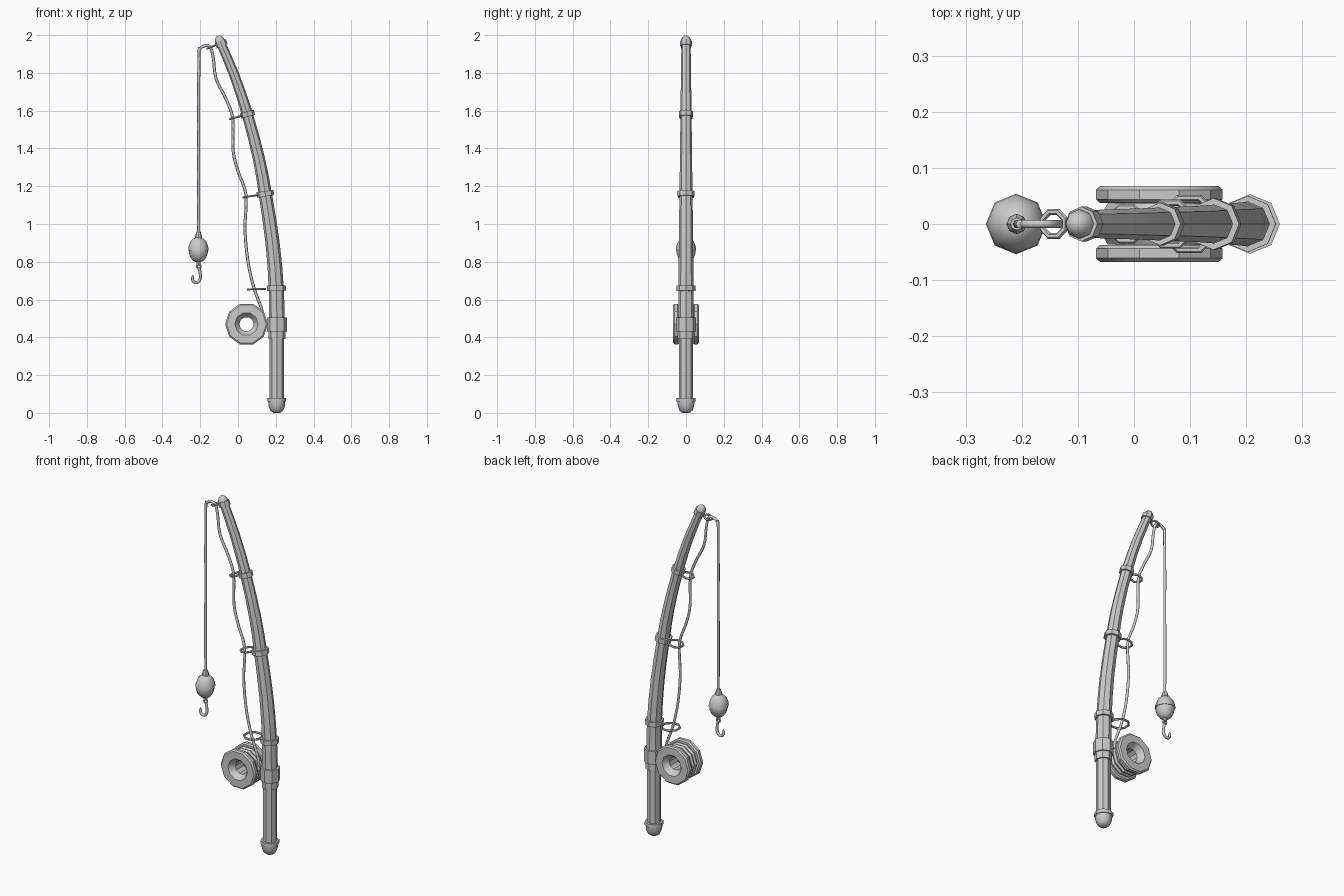
import bpy, bmesh, math
from mathutils import Vector, Matrix

cube = bpy.data.objects.get("Cube")
if cube:
    bpy.data.objects.remove(cube)

grey = bpy.data.materials.new("plain_grey")
grey.use_nodes = True
COLOR = (0.6, 0.6, 0.6, 1)
grey.diffuse_color = COLOR
grey.node_tree.nodes["Principled BSDF"].inputs["Base Color"].default_value = COLOR


def finish(name, bm, angle=30):
    bmesh.ops.recalc_face_normals(bm, faces=bm.faces)
    mesh = bpy.data.meshes.new(name)
    bm.to_mesh(mesh)
    bm.free()
    mesh.materials.append(grey)
    obj = bpy.data.objects.new(name, mesh)
    bpy.context.collection.objects.link(obj)
    bpy.ops.object.select_all(action='DESELECT')
    obj.select_set(True)
    bpy.context.view_layer.objects.active = obj
    bpy.ops.object.shade_smooth_by_angle(angle=math.radians(angle))
    return obj


def bridge(bm, a, b):
    n = len(a)
    for i in range(n):
        bm.faces.new((a[i], a[(i + 1) % n], b[(i + 1) % n], b[i]))


def sweep(name, points, sides=8, axis=None, angle=30):
    """Capped tube through (x, z, radius) points in the y = 0 plane."""
    bm = bmesh.new()
    rings = []
    for i, (x, z, r) in enumerate(points):
        a, b = points[max(i - 1, 0)], points[min(i + 1, len(points) - 1)]
        d = Vector(axis) if axis else Vector((b[0] - a[0], 0, b[1] - a[1]))
        d.normalize()
        side = Vector((d.z, 0, -d.x))
        turn = [2 * math.pi * k / sides for k in range(sides)]
        rings.append([bm.verts.new(Vector((x, 0, z)) + r * (side * math.cos(t) + Vector((0, math.sin(t), 0))))
                      for t in turn])
    for a, b in zip(rings, rings[1:]):
        bridge(bm, a, b)
    bm.faces.new(rings[0])
    bm.faces.new(rings[-1])
    return finish(name, bm, angle)


def lathe(name, x, z, profile, axis=(0, 0, 1), sides=8, angle=30):
    """Turned part from (radius, height) pairs along an axis."""
    d = Vector(axis).normalized()
    return sweep(name, [(x + d.x * h, z + d.z * h, r) for r, h in profile], sides, axis, angle)


def torus(name, center, major, minor, rot, n=8, m=6, start=0.0):
    bm = bmesh.new()
    rings = []
    for i in range(n):
        t = 2 * math.pi * i / n + start
        out = Vector((math.cos(t), math.sin(t), 0))
        rings.append([bm.verts.new(out * (major + minor * math.cos(2 * math.pi * k / m))
                                   + Vector((0, 0, minor * math.sin(2 * math.pi * k / m)))) for k in range(m)])
    for i in range(n):
        bridge(bm, rings[i], rings[(i + 1) % n])
    bm.transform(Matrix.Translation(center) @ rot)
    return finish(name, bm)


def smooth_path(pts, steps=4):
    """Catmull-Rom interpolation of (x, z) points."""
    p = [Vector(q) for q in [pts[0]] + pts + [pts[-1]]]
    out = []
    for a, b, c, d in zip(p, p[1:], p[2:], p[3:]):
        for s in range(steps):
            t = s / steps
            out.append(b + 0.5 * t * (c - a + t * (2 * a - 5 * b + 4 * c - d + t * (3 * (b - c) + d - a))))
    return out + [p[-1]]


# Handle with rounded end cap and reel seat
lathe("end_cap", 0.205, 0, [(0.018, 0), (0.034, 0.012), (0.043, 0.035), (0.045, 0.06),
                            (0.05, 0.06), (0.05, 0.08), (0.037, 0.08)], angle=50)
lathe("handle", 0.206, 0.07, [(0.038, 0), (0.038, 0.33)])
lathe("lower_band", 0.207, 0.39, [(0.045, 0), (0.045, 0.045)])
lathe("reel_seat", 0.207, 0.43, [(0.053, 0), (0.053, 0.075)])

# Tapered bent pole
pole = smooth_path([(0.206, 0.4), (0.203, 0.65), (0.183, 0.9), (0.145, 1.155),
                    (0.112, 1.34), (0.05, 1.58), (-0.02, 1.79), (-0.094, 1.965)], 2)
sweep("pole", [(p.x, p.y, 0.043 - 0.019 * i / (len(pole) - 1)) for i, p in enumerate(pole)])

# Bands on the pole, each with a line guide ring
guides = [(0.203, 0.66, 0.05, 0.098, 0.655, 0.05, 1),
          (0.144, 1.16, 0.046, 0.065, 1.147, 0.041, 9),
          (0.05, 1.582, 0.038, -0.013, 1.564, 0.032, 15),
          (-0.089, 1.955, 0.031, -0.143, 1.937, 0.023, 22)]
for i, (x, z, r, gx, gz, gr, lean) in enumerate(guides):
    a = math.radians(lean)
    lathe(f"pole_band_{i}", x, z, [(r, -0.014), (r, 0.014)], (-math.sin(a), 0, math.cos(a)))
    torus(f"guide_ring_{i}", (gx, 0, gz), gr, 0.006, Matrix.Rotation(-a, 4, 'Y'), start=math.pi / 8)

# Rounded pole tip
lathe("pole_tip", -0.094, 1.963, [(0.026, 0), (0.026, 0.012), (0.019, 0.027), (0.008, 0.035)],
      (-0.37, 0, 0.93), angle=50)

# Reel: hollow spool with two bevelled flanges, turned around y
half = [(0.038, 0.035), (0.062, 0.068), (0.105, 0.068), (0.113, 0.061),
        (0.113, 0.044), (0.105, 0.037), (0.078, 0.037)]
outline = half + [(r, -y) for r, y in reversed(half)]
bm = bmesh.new()
rings = [[bm.verts.new((0.045 + r * math.cos(k * math.pi / 5), y, 0.47 + r * math.sin(k * math.pi / 5)))
          for k in range(10)] for r, y in outline]
for i, ring in enumerate(rings):
    bridge(bm, ring, rings[(i + 1) % len(rings)])
finish("reel_spool", bm)
for i in range(3):
    torus(f"wound_line_{i}", (0.045, (i - 1) * 0.025, 0.47), 0.085, 0.0135,
          Matrix.Rotation(math.pi / 2, 4, 'X'), n=10)

# Fishing line: from the float, over the tip, through the guides, to the reel
line = smooth_path([(-0.208, 0.93), (-0.208, 1.4), (-0.207, 1.88), (-0.198, 1.93), (-0.172, 1.944),
                    (-0.146, 1.935), (-0.131, 1.88), (-0.116, 1.77), (-0.063, 1.66), (-0.028, 1.56),
                    (-0.026, 1.39), (0, 1.28), (0.042, 1.155), (0.037, 0.97), (0.053, 0.8),
                    (0.085, 0.66), (0.125, 0.55), (0.135, 0.49)])
sweep("fishing_line", [(p.x, p.y, 0.008) for p in line], 6, angle=65)

# Float: two halves with a slight step at the seam, plus collars
lathe("float_top", -0.21, 0.86, [(0.054, 0), (0.052, 0.02), (0.042, 0.047), (0.026, 0.063), (0.012, 0.07)], angle=50)
lathe("float_bottom", -0.21, 0.86, [(0.012, -0.062), (0.026, -0.056), (0.042, -0.038),
                                    (0.05, -0.012), (0.05, 0.002)], angle=50)
lathe("float_collar", -0.209, 0.925, [(0.018, 0), (0.018, 0.012), (0.011, 0.034)])
lathe("float_stem", -0.21, 0.782, [(0.011, 0), (0.011, 0.02)])

# Hook with eye
torus("hook_eye", (-0.208, 0, 0.776), 0.011, 0.005, Matrix.Rotation(math.pi / 2, 4, 'X'))
hook = smooth_path([(-0.207, 0.768), (-0.201, 0.745), (-0.199, 0.715), (-0.21, 0.693),
                    (-0.228, 0.69), (-0.241, 0.704), (-0.239, 0.73)], 2)
sweep("hook", [(p.x, p.y, 0.008 if i < len(hook) - 1 else 0.002) for i, p in enumerate(hook)], 6, angle=65)
